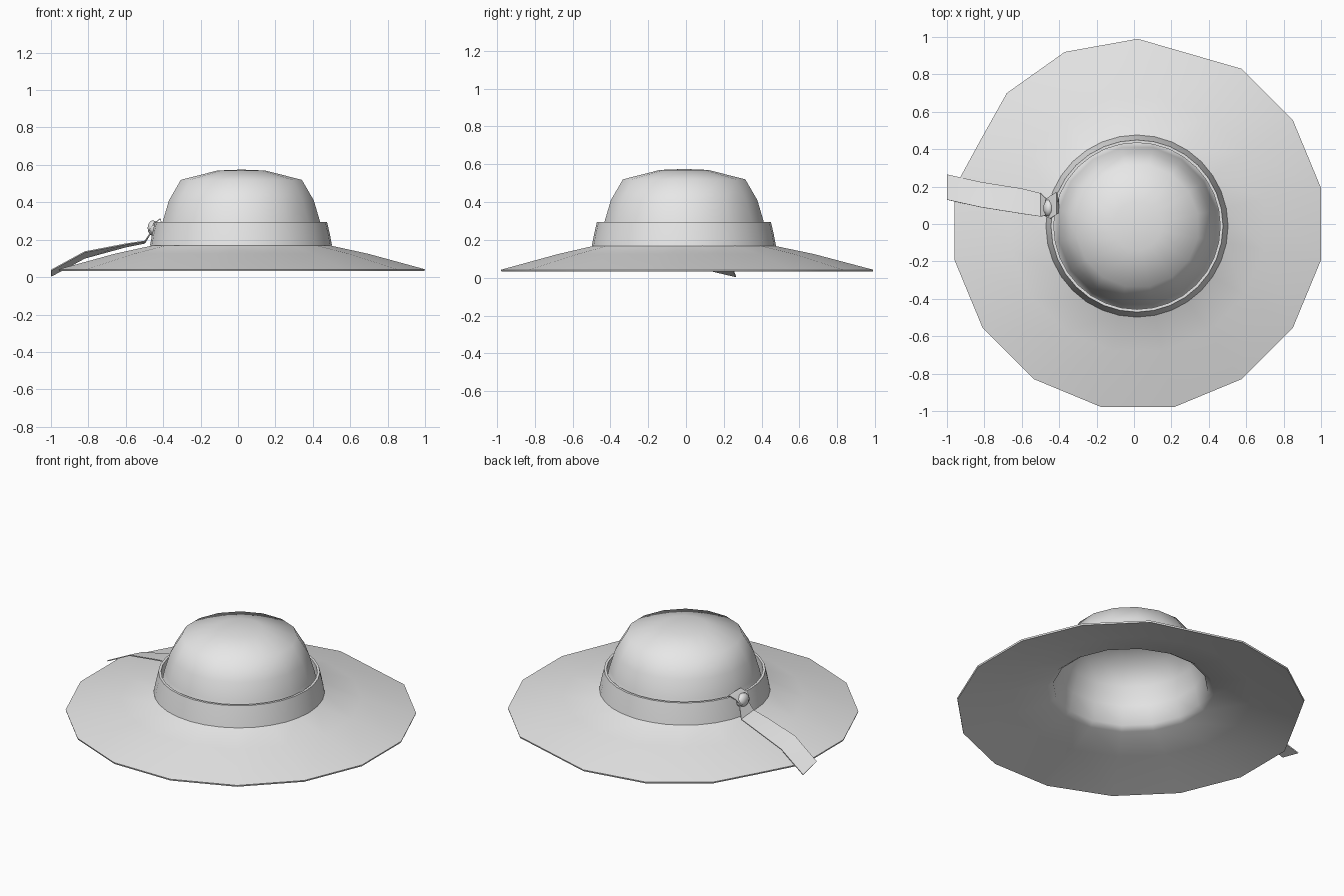
import bpy
import bmesh
from math import cos, sin, radians, pi
from mathutils import Matrix

cube = bpy.data.objects.get("Cube")
if cube:
    bpy.data.objects.remove(cube)

# One pale grey cloth colour
cloth = bpy.data.materials.new("pale_grey_cloth")
cloth.use_nodes = True
cloth.diffuse_color = (0.8, 0.8, 0.8, 1)
cloth.node_tree.nodes["Principled BSDF"].inputs["Base Color"].default_value = (0.8, 0.8, 0.8, 1)


def finish(name, bm, thickness=0, angle=70):
    """Turn a bmesh into a smooth cloth object, optionally thickened inward."""
    mesh = bpy.data.meshes.new(name)
    bmesh.ops.recalc_face_normals(bm, faces=bm.faces)
    bm.to_mesh(mesh)
    bm.free()
    mesh.materials.append(cloth)
    obj = bpy.data.objects.new(name, mesh)
    bpy.context.collection.objects.link(obj)
    bpy.ops.object.select_all(action='DESELECT')
    obj.select_set(True)
    bpy.context.view_layer.objects.active = obj
    if thickness:
        mod = obj.modifiers.new("cloth_thickness", 'SOLIDIFY')
        mod.thickness = thickness
        mod.offset = -1
        bpy.ops.object.modifier_apply(modifier=mod.name)
    bpy.ops.object.shade_smooth_by_angle(angle=radians(angle))
    return obj


def bridge(bm, a, b, closed=True):
    """Join two rows of vertices with quads."""
    n = len(a)
    for i in range(n if closed else n - 1):
        j = (i + 1) % n
        bm.faces.new((a[i], a[j], b[j], b[i]))


def ring(bm, r, z, cx, cy, angles):
    return [bm.verts.new((cx + r * cos(t), cy + r * sin(t), z)) for t in angles]


# Brim and crown: one revolved shell, with a slightly uneven outer edge
SIDES = 16
even = [radians(11.25 + 22.5 * i) for i in range(SIDES)]
bm = bmesh.new()
edge = ring(bm, 0.998, 0.042, 0.02, 0, even)
for i, (x, y) in {3: (0.02, 0.99), 4: (-0.37, 0.92), 5: (-0.68, 0.70), 6: (-0.82, 0.45)}.items():
    edge[i].co.x, edge[i].co.y = x, y
profile = [(0.69, 0.125), (0.48, 0.17), (0.45, 0.19), (0.428, 0.30),
           (0.395, 0.41), (0.33, 0.52), (0.13, 0.57)]
previous = edge
for r, z in profile:
    current = ring(bm, r, z, 0.018, -0.01 if r < 0.6 else 0, even)
    bridge(bm, previous, current)
    previous = current
tip = bm.verts.new((0.018, -0.01, 0.575))
for i in range(SIDES):
    bm.faces.new((previous[i], previous[(i + 1) % SIDES], tip))
finish("brim_and_crown", bm, 0.01, 75)

# Hat band: a flared ring with a narrow top lip
bm = bmesh.new()
fine = [2 * pi * i / 32 for i in range(32)]
rows = [ring(bm, r, z, 0.016, -0.011, fine)
        for r, z in [(0.487, 0.168), (0.475, 0.23), (0.46, 0.295), (0.445, 0.295), (0.445, 0.2)]]
for a, b in zip(rows, rows[1:]):
    bridge(bm, a, b)
finish("hat_band", bm, 0, 50)


def ribbon(name, sections, thickness=0.006):
    """Flat strip through sections of (x, y and z of one edge, y and z of the other)."""
    bm = bmesh.new()
    rows = [[bm.verts.new((x, y0, z0)), bm.verts.new((x, y1, z1))]
            for x, y0, z0, y1, z1 in sections]
    for a, b in zip(rows, rows[1:]):
        bridge(bm, a, b, closed=False)
    return finish(name, bm, thickness, 40)


# Ribbon tail lying over the brim and past its edge
ribbon("ribbon_tail", [(-0.455, 0.05, 0.26, 0.12, 0.26),
                       (-0.50, 0.04, 0.195, 0.165, 0.185),
                       (-0.60, 0.055, 0.18, 0.19, 0.165),
                       (-0.82, 0.09, 0.138, 0.225, 0.105),
                       (-1.00, 0.13, 0.04, 0.265, 0.008)])

# Small folded loop standing above the knot
ribbon("ribbon_loop", [(-0.475, 0.04, 0.25, 0.13, 0.25),
                       (-0.45, 0.03, 0.29, 0.15, 0.29),
                       (-0.415, 0.05, 0.315, 0.17, 0.315),
                       (-0.40, 0.06, 0.27, 0.14, 0.27)])

# Knot on the band
bm = bmesh.new()
bmesh.ops.create_uvsphere(bm, u_segments=10, v_segments=6, radius=1,
                          matrix=Matrix.Translation((-0.455, 0.085, 0.262))
                          @ Matrix.Diagonal((0.03, 0.05, 0.042, 1)))
finish("ribbon_knot", bm)
